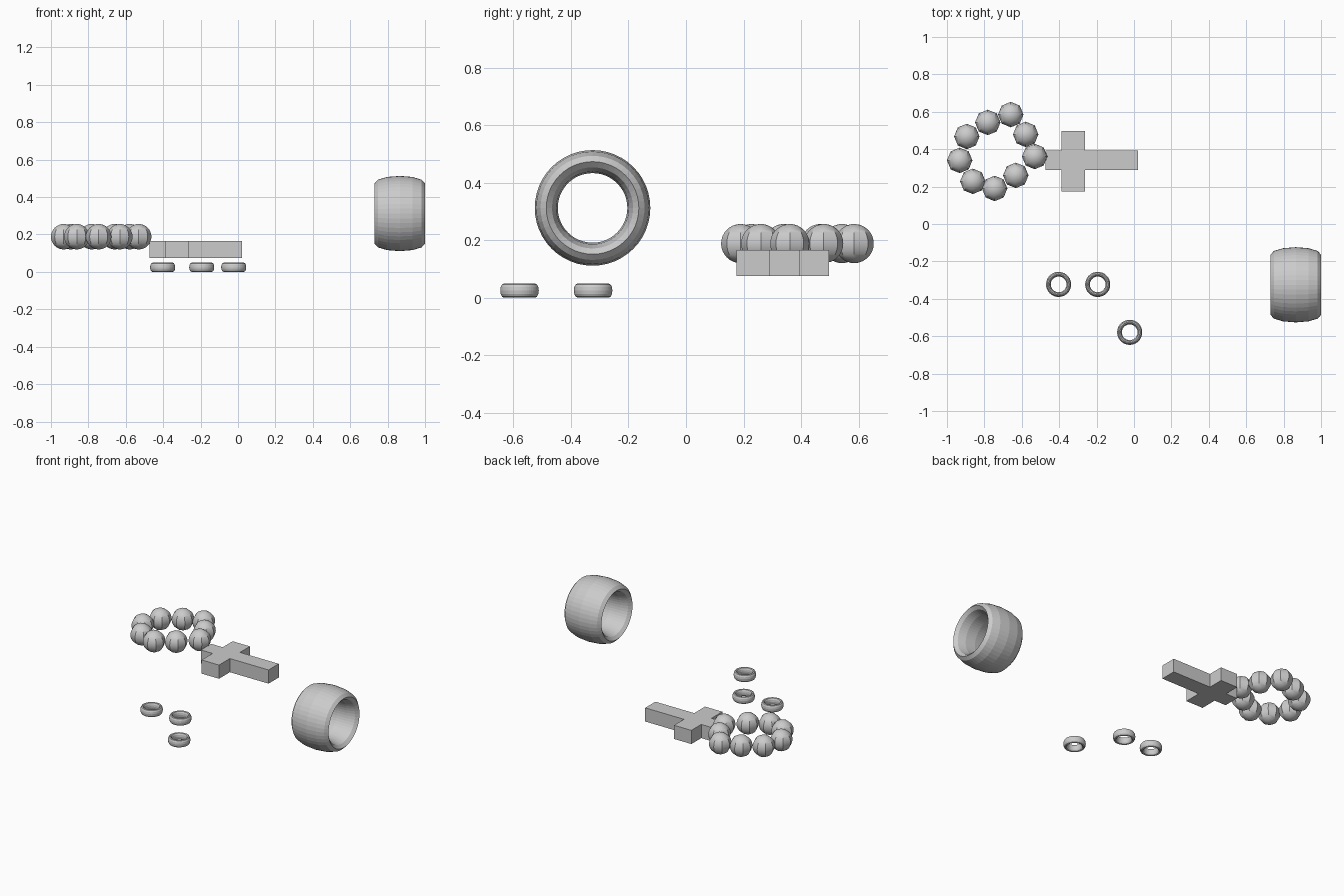
import bpy, bmesh
from math import pi
from mathutils import Matrix

cube = bpy.data.objects.get("Cube")
if cube:
    bpy.data.objects.remove(cube, do_unlink=True)

GREY = (0.6, 0.6, 0.6, 1)
grey = bpy.data.materials.new("plain grey")
grey.use_nodes = True
grey.diffuse_color = GREY
grey.node_tree.nodes["Principled BSDF"].inputs["Base Color"].default_value = GREY


def finish(obj, name):
    obj.name = name
    obj.data.materials.append(grey)


def ring(name, center, major, minor, half_length, axis_x=False):
    """Faceted torus stretched along its own axis."""
    bpy.ops.mesh.primitive_torus_add(major_radius=major, minor_radius=minor,
                                     major_segments=48, minor_segments=12)
    obj = bpy.context.object
    obj.data.transform(Matrix.Diagonal((1, 1, half_length / minor, 1)))
    if axis_x:
        obj.data.transform(Matrix.Rotation(pi / 2, 4, 'Y'))
    obj.location = center
    finish(obj, name)


# Large barrel-shaped band lying on its side
ring("barrel_band", (0.865, -0.325, 0.312), 0.161, 0.04, 0.135, axis_x=True)

# Three small loose rings
for i, (x, y) in enumerate([(-0.403, -0.323), (-0.194, -0.323), (-0.023, -0.579)]):
    ring(f"small_ring_{i + 1}", (x, y, 0.0245), 0.0545, 0.0125, 0.0245)

# Loop of eight-sided beads
beads = [(-0.659, 0.585), (-0.782, 0.543), (-0.894, 0.468),
         (-0.932, 0.34), (-0.862, 0.228), (-0.745, 0.19),
         (-0.632, 0.26), (-0.531, 0.361), (-0.579, 0.479)]
for i, (x, y) in enumerate(beads):
    bpy.ops.mesh.primitive_uv_sphere_add(segments=8, ring_count=16, radius=0.068,
                                         location=(x, y, 0.188))
    bpy.ops.object.shade_smooth_by_angle()
    finish(bpy.context.object, f"bead_{i + 1}")

# Flat cross pendant: outline extruded upward
x0, x1, x2, x3 = -0.472, -0.387, -0.261, 0.021
y0, y1, y2, y3 = 0.175, 0.288, 0.394, 0.497
outline = [(x0, y1), (x1, y1), (x1, y0), (x2, y0), (x2, y1), (x3, y1),
           (x3, y2), (x2, y2), (x2, y3), (x1, y3), (x1, y2), (x0, y2)]
bm = bmesh.new()
base = bm.faces.new([bm.verts.new((x, y, 0.075)) for x, y in outline])
top = bmesh.ops.extrude_face_region(bm, geom=[base], use_keep_orig=True)
bmesh.ops.translate(bm, vec=(0, 0, 0.09),
                    verts=[v for v in top["geom"] if isinstance(v, bmesh.types.BMVert)])
bmesh.ops.recalc_face_normals(bm, faces=bm.faces)
mesh = bpy.data.meshes.new("cross_pendant")
bm.to_mesh(mesh)
bm.free()
cross = bpy.data.objects.new("cross_pendant", mesh)
bpy.context.collection.objects.link(cross)
finish(cross, "cross_pendant")
